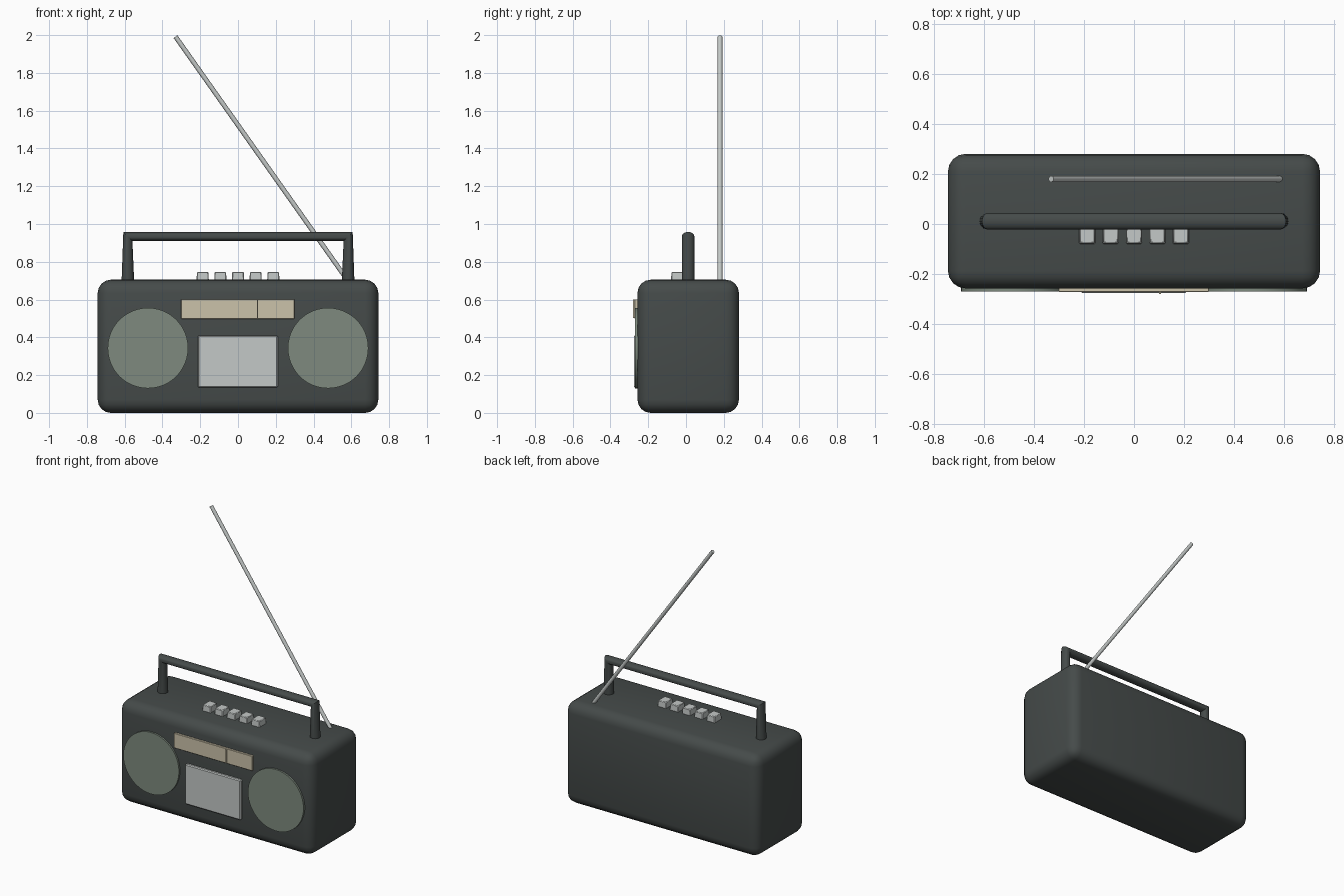
import bpy, bmesh
from math import cos, sin, tau, radians
from mathutils import Vector

cube = bpy.data.objects.get("Cube")
if cube:
    bpy.data.objects.remove(cube, do_unlink=True)


def material(name, rgb):
    m = bpy.data.materials.new(name)
    m.use_nodes = True
    m.diffuse_color = (*rgb, 1)
    m.node_tree.nodes["Principled BSDF"].inputs["Base Color"].default_value = (*rgb, 1)
    return m


CHARCOAL = material("charcoal plastic", (0.06, 0.07, 0.068))
GRILLE = material("grey green grille", (0.21, 0.255, 0.21))
SILVER = material("silver", (0.55, 0.58, 0.57))
CREAM = material("cream dial", (0.6, 0.54, 0.4))


def finish(obj, name, mat, angle=35):
    obj.name = name
    obj.data.materials.append(mat)
    bpy.ops.object.select_all(action="DESELECT")
    obj.select_set(True)
    bpy.context.view_layer.objects.active = obj
    bpy.ops.object.shade_smooth_by_angle(angle=radians(angle))
    return obj


def box(name, mat, lo, hi, bevel=0, segments=1, taper=1):
    """Box between two corners; taper narrows the top in x and y."""
    lo, hi = Vector(lo), Vector(hi)
    bpy.ops.mesh.primitive_cube_add(size=1, location=(lo + hi) / 2)
    obj = bpy.context.object
    for v in obj.data.vertices:
        s = taper if v.co.z > 0 else 1
        v.co = Vector((v.co.x * s, v.co.y * s, v.co.z)) * (hi - lo)
    if bevel:
        mod = obj.modifiers.new("rounded edges", "BEVEL")
        mod.width, mod.segments = bevel, segments
        bpy.ops.object.modifier_apply(modifier=mod.name)
    return finish(obj, name, mat)


def rod(name, mat, start, end, radius, sides):
    start, end = Vector(start), Vector(end)
    bpy.ops.mesh.primitive_cylinder_add(vertices=sides, radius=radius,
                                        depth=(end - start).length,
                                        location=(start + end) / 2)
    obj = bpy.context.object
    obj.rotation_euler = (end - start).to_track_quat("Z", "Y").to_euler()
    return finish(obj, name, mat, 50)


# Case with soft rounded edges
FRONT = -0.257
box("case", CHARCOAL, (-0.743, FRONT, 0), (0.743, 0.28, 0.705), 0.07, 4)

# Speaker grilles
for side, label in ((-1, "right"), (1, "left")):
    x = side * 0.477
    rod(label + "_speaker", GRILLE, (x, FRONT + 0.02, 0.343), (x, -0.269, 0.343), 0.213, 48)

# Cassette door, tuning dial and its needle
box("cassette_door", SILVER, (-0.213, -0.276, 0.134), (0.211, FRONT + 0.02, 0.411), 0.006)
box("tuning_dial", CREAM, (-0.301, -0.272, 0.498), (0.299, FRONT + 0.02, 0.601), 0.002)
box("dial_needle", CREAM, (0.1, -0.28, 0.503), (0.107, -0.27, 0.599))

# Row of push buttons
for i in range(5):
    x = (i - 2) * 0.0935
    box(f"button_{i + 1}", SILVER, (x - 0.033, -0.08, 0.69), (x + 0.033, 0, 0.746), 0.004, 1, 0.92)

# Carrying handle: one oval section swept up, across and down
SIDES, DEPTH = 20, 0.033
bm = bmesh.new()


def ring(centre_x, half_x, centre_z, half_z):
    pts = [tau * k / SIDES for k in range(SIDES)]
    return [bm.verts.new((centre_x + half_x * cos(t), 0.011 + DEPTH * sin(t),
                          centre_z + half_z * cos(t))) for t in pts]


rings = [ring(-0.583, 0.034, 0.68, 0), ring(-0.583, 0.024, 0.934, -0.024),
         ring(0.583, -0.024, 0.934, -0.024), ring(0.583, -0.034, 0.68, 0)]
for a, b in zip(rings, rings[1:]):
    for k in range(SIDES):
        n = (k + 1) % SIDES
        bm.faces.new((a[k], a[n], b[n], b[k]))
bm.faces.new(rings[0])
bm.faces.new(rings[-1])
bmesh.ops.recalc_face_normals(bm, faces=bm.faces)
mesh = bpy.data.meshes.new("handle")
bm.to_mesh(mesh)
bm.free()
handle = bpy.data.objects.new("handle", mesh)
bpy.context.collection.objects.link(handle)
finish(handle, "handle", CHARCOAL)

# Raised aerial leaning across the back
rod("aerial", SILVER, (0.585, 0.18, 0.695), (-0.331, 0.18, 1.992), 0.0125, 12)
